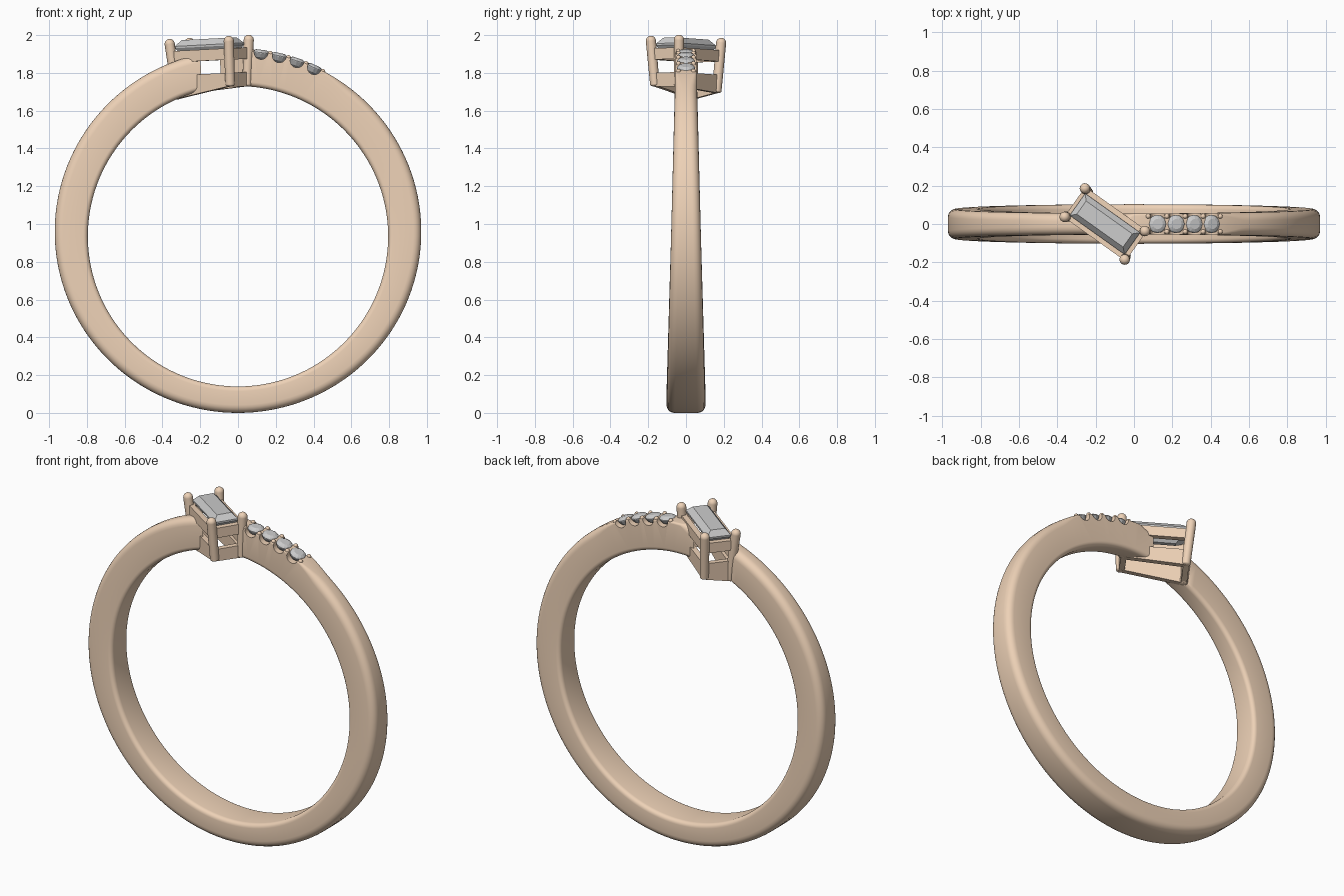
import bpy, bmesh
from math import sin, cos, pi, radians, sqrt
from mathutils import Matrix, Vector

if "Cube" in bpy.data.objects:
    bpy.data.objects.remove(bpy.data.objects["Cube"])

CZ, R_IN = 0.935, 0.795                      # finger hole centre height and radius
metal = bpy.data.materials.new("rose_metal")
metal.diffuse_color = (0.85, 0.64, 0.47, 1)
metal.use_nodes = True
metal.node_tree.nodes["Principled BSDF"].inputs["Base Color"].default_value = metal.diffuse_color


def finish(bm, name, mat=None, smooth=None):
    bmesh.ops.recalc_face_normals(bm, faces=bm.faces)
    me = bpy.data.meshes.new(name)
    bm.to_mesh(me)
    bm.free()
    ob = bpy.data.objects.new(name, me)
    bpy.context.collection.objects.link(ob)
    if mat:
        me.materials.append(mat)
    if smooth:
        shade(ob, smooth)
    return ob


def shade(ob, angle):
    bpy.ops.object.select_all(action='DESELECT')
    ob.select_set(True)
    bpy.context.view_layer.objects.active = ob
    bpy.ops.object.shade_smooth_by_angle(angle=radians(angle))


def loft(bm, rings, closed=False):
    vr = [[bm.verts.new(p) for p in r] for r in rings]
    n = len(vr[0])
    for i in range(len(vr) if closed else len(vr) - 1):
        a, b = vr[i], vr[(i + 1) % len(vr)]
        for j in range(n):
            bm.faces.new((a[j], a[(j + 1) % n], b[(j + 1) % n], b[j]))
    if not closed:
        bm.faces.new(vr[0])
        bm.faces.new(vr[-1])


def r_out(a):                                # outer radius, a measured from the top
    return 0.965 + 0.025 * cos(a) - 0.005 * cos(2 * a)


def on_ring(a, r, y=0):
    return Vector((r * sin(a), y, CZ + r * cos(a)))


def z_in(x):
    return CZ + sqrt(R_IN ** 2 - x * x)


# Band: rounded section swept round the finger, narrower at the top
def section(a):
    w, ro = 0.079 - 0.024 * cos(a), r_out(a)
    deg = a * 180 / pi
    k = min(1, max(0, (deg - 28) / 8)) if deg < 180 else 1
    co, ci = 0.012 + 0.03 * k, 0.025         # crisp edge beside the small stones
    pts = []
    for sy, r0, c, start in ((1, ro, co, 0), (1, R_IN, ci, 90), (-1, R_IN, ci, 180), (-1, ro, co, 270)):
        sr = 1 if r0 == ro else -1
        for i in range(6):
            t = radians(start + 18 * i)
            pts.append(on_ring(a, r0 - sr * c + c * cos(t), sy * (w - c) + c * sin(t)))
    return pts


bm = bmesh.new()
loft(bm, [section(2 * pi * i / 144) for i in range(144)], closed=True)
band = finish(bm, "band", metal)

# Cutters: slot for the setting and scallops under the small stones
SET = Matrix.Translation((-0.147, 0, 1.86)) @ Matrix.Rotation(radians(-3), 4, 'Y') @ Matrix.Rotation(radians(-35.4), 4, 'Z')
pave = [0.125 + 0.1 * i for i in range(4)]
cutters = []
bm = bmesh.new()
bmesh.ops.create_cube(bm, size=1, matrix=SET @ Matrix.Diagonal((0.8, 0.15, 0.6, 1)))
cutters.append(finish(bm, "slot_cutter"))
for a in pave:
    bm = bmesh.new()
    bmesh.ops.create_cone(bm, cap_ends=True, segments=24, radius1=0.037, radius2=0.037, depth=0.3,
                          matrix=Matrix.Translation(on_ring(a, r_out(a) - 0.004)) @ Matrix.Rotation(pi / 2, 4, 'X'))
    cutters.append(finish(bm, "scallop_cutter"))
bpy.context.view_layer.objects.active = band
for c in cutters:
    m = band.modifiers.new("cut", 'BOOLEAN')
    m.operation, m.solver, m.object = 'DIFFERENCE', 'EXACT', c
    bpy.ops.object.modifier_apply(modifier=m.name)
for c in cutters:
    bpy.data.objects.remove(c)
shade(band, 35)


# Small round stones along the right shoulder
def round_stone(bm, m):
    rings = []
    for r, h in ((0.027, 0.010), (0.041, 0.003), (0.048, -0.005), (0.048, -0.009), (0.034, -0.03), (0.006, -0.046)):
        rings.append([m @ Vector((r * cos(2 * pi * i / 12), r * sin(2 * pi * i / 12), h)) for i in range(12)])
    loft(bm, rings)


bm = bmesh.new()
for a in pave:
    round_stone(bm, Matrix.Translation(on_ring(a, r_out(a))) @ Matrix.Rotation(a, 4, 'Y'))
finish(bm, "small_stones")

# Beads holding the small stones
bm = bmesh.new()
for i in range(5):
    a = 0.075 + 0.1 * i
    for s in (-1, 1):
        bmesh.ops.create_uvsphere(bm, u_segments=12, v_segments=8, radius=0.013,
                                  matrix=Matrix.Translation(on_ring(a, r_out(a) - 0.002, s * 0.040)))
finish(bm, "stone_beads", metal, 40)

# Setting: corner positions lean outward with height
CORNERS = ((1, 1), (-1, 1), (-1, -1), (1, -1))


def corner(sx, sy, h, inset=0):
    return SET @ Vector((sx * (0.185 + 0.07 * h - inset), sy * (0.085 + 0.06 * h - inset), h))


# Four rounded prongs, trimmed at the finger hole
bm = bmesh.new()
for sx, sy in CORNERS:
    top = corner(sx, sy, 0.104)
    low = corner(sx, sy, -0.13)
    low = low.lerp(top, (z_in(low.x) + 0.012 - low.z) / (top.z - low.z))
    d = top - low
    q = d.to_track_quat('Z', 'Y').to_matrix().to_4x4()
    bmesh.ops.create_cone(bm, cap_ends=True, segments=20, radius1=0.025, radius2=0.027, depth=d.length,
                          matrix=Matrix.Translation((top + low) / 2) @ q)
    for p, r, f in ((top, 0.027, 1), (low, 0.025, 0.5)):
        bmesh.ops.create_uvsphere(bm, u_segments=20, v_segments=10, radius=r,
                                  matrix=Matrix.Translation(p) @ q @ Matrix.Diagonal((1, 1, f, 1)))
finish(bm, "prongs", metal, 40)


# Upper and lower gallery rails
def bar(bm, p, q, pz, qz, t=0.016):
    d = (q - p).to_2d().normalized()
    side = Vector((-d.y, d.x, 0)) * t
    rings = []
    for v, (z0, z1) in ((p, pz), (q, qz)):
        b = Vector((v.x, v.y, 0))
        rings.append([b + s * side + Vector((0, 0, z)) for s, z in ((-1, z0), (1, z0), (1, z1), (-1, z1))])
    loft(bm, rings)


for name, h in (("upper_rail", 0.035), ("lower_rail", -0.095)):
    bm = bmesh.new()
    for i in range(4):
        ends = [corner(*CORNERS[k % 4], h, 0.006) for k in (i, i + 1)]
        if h > 0:
            zs = [(v.z - 0.03, v.z + 0.03) for v in ends]
        else:
            zs = [(z_in(v.x), v.z + 0.03) for v in ends]
        bar(bm, *ends, *zs)
    finish(bm, name, metal)

# Baguette centre stone with stepped facets
bm = bmesh.new()
steps = ((0.148, 0.042, 0.121), (0.176, 0.070, 0.090), (0.176, 0.070, 0.080), (0.150, 0.046, 0.045), (0.115, 0.012, 0.015))
loft(bm, [[SET @ Vector((sx * l, sy * w, h)) for sx, sy in CORNERS] for l, w, h in steps])
finish(bm, "centre_stone")
